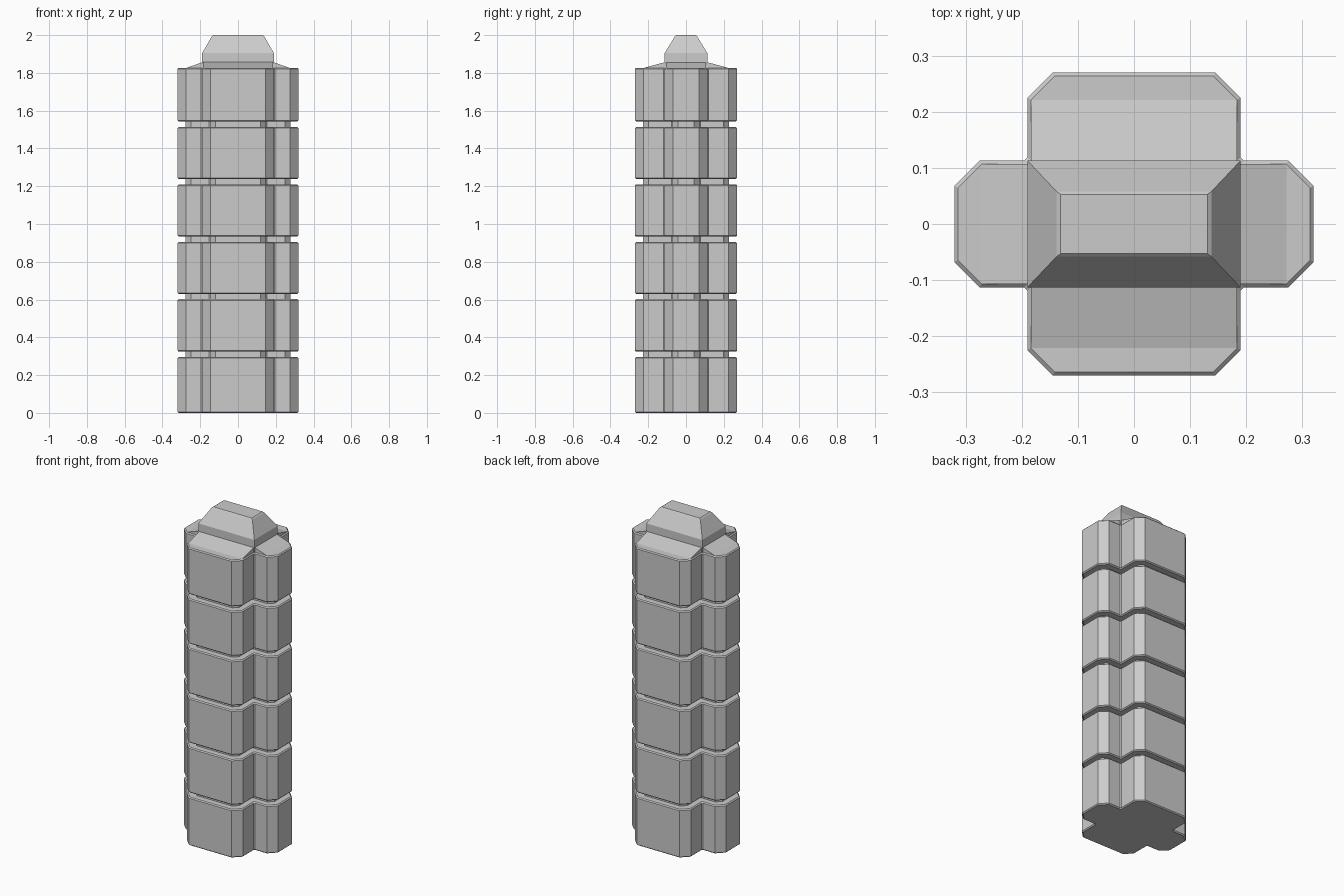
import bpy, bmesh

if "Cube" in bpy.data.objects:
    bpy.data.objects.remove(bpy.data.objects["Cube"])

AX, AY = 0.32, 0.27      # reach of the side and front arms
CX, CY = 0.19, 0.113     # half size of the central core
CH, FIL, RIM = 0.045, 0.006, 0.006
EAVE, RIDGE = 1.827, 1.858


def finish(name, bm):
    bmesh.ops.remove_doubles(bm, verts=bm.verts, dist=1e-5)
    bmesh.ops.recalc_face_normals(bm, faces=bm.faces)
    mesh = bpy.data.meshes.new(name)
    bm.to_mesh(mesh)
    bm.free()
    obj = bpy.data.objects.new(name, mesh)
    bpy.context.collection.objects.link(obj)
    return obj


def plus_section(d):
    """Plus outline with chamfered corners, inset by d."""
    ax, ay, cx, cy = AX - d, AY - d, CX - d, CY - d
    c = CH - 0.4 * d
    quarter = [(ax, cy - c), (ax - c, cy), (cx + FIL, cy),
               (cx, cy + FIL), (cx, ay - c), (cx - c, ay)]
    half = quarter + [(-x, y) for x, y in reversed(quarter)]
    return half + [(-x, -y) for x, y in half]


def loft(name, sections, bottom=False, top=False):
    """Skin a stack of (z, outline) sections."""
    bm = bmesh.new()
    rings = [[bm.verts.new((x, y, z)) for x, y in pts] for z, pts in sections]
    n = len(rings[0])
    for a, b in zip(rings, rings[1:]):
        for i in range(n):
            j = (i + 1) % n
            bm.faces.new((a[i], a[j], b[j], b[i]))
    if bottom:
        bm.faces.new(rings[0][::-1])
    if top:
        bm.faces.new(rings[-1])
    return finish(name, bm)


# Tower shaft: six blocks separated by recessed grooves
blocks = [(0, 0.296), (0.324, 0.602), (0.63, 0.905),
          (0.933, 1.21), (1.238, 1.513), (1.542, EAVE)]
GROOVE = 0.042
levels = []
for i, (z0, z1) in enumerate(blocks):
    if i:
        levels.append((z0, GROOVE))
    levels += [(z0, RIM), (z0 + RIM, 0), (z1 - RIM, 0), (z1, RIM)]
    if i < len(blocks) - 1:
        levels.append((z1, GROOVE))
loft("tower_shaft", [(z, plus_section(d)) for z, d in levels], bottom=True)


# Sloping roofs over the four arms
def arm_roof(name, reach, width, root, place):
    bm = bmesh.new()
    r, w = reach - RIM, width - RIM
    c = CH - 0.4 * RIM

    def v(u, s, z):
        return bm.verts.new((*place(u, s), z))
    inner = [v(root - RIM, s, RIDGE) for s in (-w, w)]
    low = [v(root - RIM, s, EAVE) for s in (-w, w)]
    mid = [v(r - c, s, EAVE) for s in (-w, w)]
    tip = [v(r, s, EAVE) for s in (c - w, w - c)]
    bm.faces.new((inner[0], mid[0], mid[1], inner[1]))
    bm.faces.new((mid[0], tip[0], tip[1], mid[1]))
    for k in (0, 1):
        bm.faces.new((inner[k], low[k], mid[k]))
    obj = finish(name, bm)
    # face the open shell upward
    if sum(p.normal.z for p in obj.data.polygons) < 0:
        obj.data.flip_normals()


arm_roof("right_roof", AX, CY, CX, lambda u, s: (u, s))
arm_roof("left_roof", AX, CY, CX, lambda u, s: (-u, s))
arm_roof("back_roof", AY, CX, CY, lambda u, s: (s, u))
arm_roof("front_roof", AY, CX, CY, lambda u, s: (s, -u))


# Tapered cap on the core
def rect(x, y):
    return [(-x, -y), (x, -y), (x, y), (-x, y)]


loft("tapered_cap", [(EAVE - 0.007, rect(CX, CY)), (1.905, rect(CX, CY)),
                     (1.995, rect(0.138, 0.058)), (2.0, rect(0.131, 0.053))],
     top=True)
